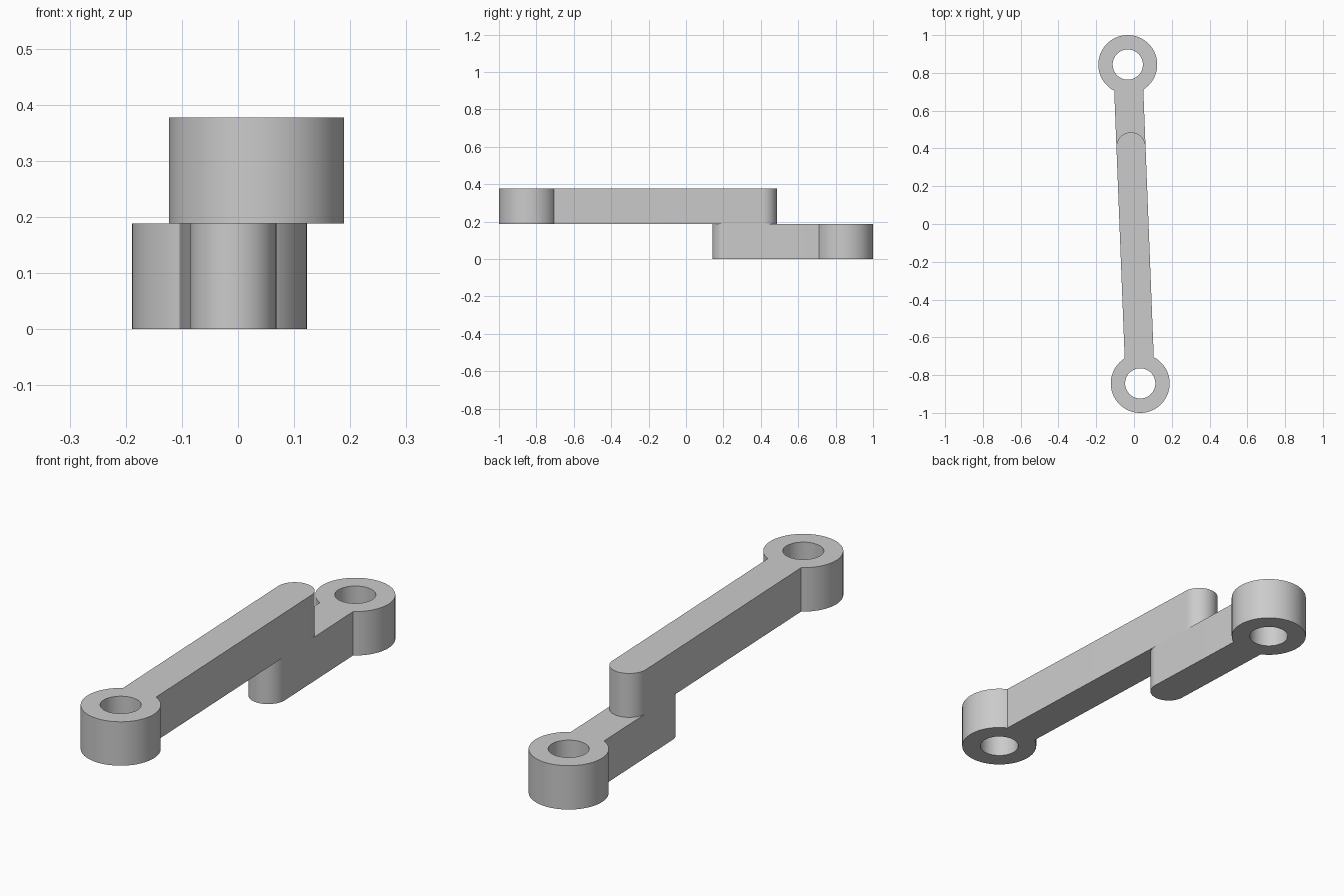
import bpy
import bmesh
from math import asin, atan2, cos, hypot, pi, sin
from mathutils import Matrix, Vector

cube = bpy.data.objects.get("Cube")
if cube:
    bpy.data.objects.remove(cube, do_unlink=True)

EYE_X, EYE_Y = 0.033, 0.844     # pivot eye centre
EYE_R, HOLE_R = 0.156, 0.08     # eye and bore radii
BAR_R = 0.077                   # half width of the bar
THICK = 0.1887                  # thickness of each link

steel = bpy.data.materials.new("plain_grey")
steel.use_nodes = True
grey = (0.6, 0.6, 0.6, 1)
steel.diffuse_color = grey
steel.node_tree.nodes["Principled BSDF"].inputs["Base Color"].default_value = grey


def arc(cx, radius, start, end, steps):
    """Points on an arc centred on the link's long axis."""
    angles = [start + (end - start) * i / steps for i in range(steps + 1)]
    return [Vector((cx + radius * cos(a), radius * sin(a), 0)) for a in angles]


def closed_loop(bm, points):
    verts = [bm.verts.new(p) for p in points]
    return [bm.edges.new((v, verts[i - 1])) for i, v in enumerate(verts)]


def make_link(name, eye, aim, tip_distance, base_z):
    """Flat link: bored eye at one end, bar with a round tip at the other."""
    bm = bmesh.new()
    neck = asin(BAR_R / EYE_R)
    outline = arc(0, EYE_R, neck, 2 * pi - neck, 64)
    outline += arc(tip_distance, BAR_R, -pi / 2, pi / 2, 32)
    edges = closed_loop(bm, outline)
    edges += closed_loop(bm, arc(0, HOLE_R, 0, 2 * pi, 64)[:-1])
    bmesh.ops.triangle_fill(bm, edges=edges, use_beauty=True, normal=(0, 0, 1))
    result = bmesh.ops.extrude_face_region(bm, geom=bm.faces[:],
                                           use_keep_orig=True)
    top = [g for g in result["geom"] if isinstance(g, bmesh.types.BMVert)]
    bmesh.ops.translate(bm, verts=top, vec=(0, 0, THICK))
    bmesh.ops.recalc_face_normals(bm, faces=bm.faces[:])
    turn = Matrix.Rotation(atan2(aim[1], aim[0]), 4, "Z")
    bm.transform(Matrix.Translation((eye[0], eye[1], base_z)) @ turn)

    mesh = bpy.data.meshes.new(name)
    bm.to_mesh(mesh)
    bm.free()
    mesh.materials.append(steel)
    obj = bpy.data.objects.new(name, mesh)
    bpy.context.collection.objects.link(obj)
    bpy.ops.object.select_all(action="DESELECT")
    obj.select_set(True)
    bpy.context.view_layer.objects.active = obj
    bpy.ops.object.shade_smooth_by_angle(angle=pi / 6)


# Two links stacked on one slanted axis, pointing at each other's eyes
span = 2 * hypot(EYE_X, EYE_Y)
make_link("upper_link", (EYE_X, -EYE_Y), (-EYE_X, EYE_Y), span * 0.742, THICK)
make_link("lower_link", (-EYE_X, EYE_Y), (EYE_X, -EYE_Y), span * 0.371, 0)
